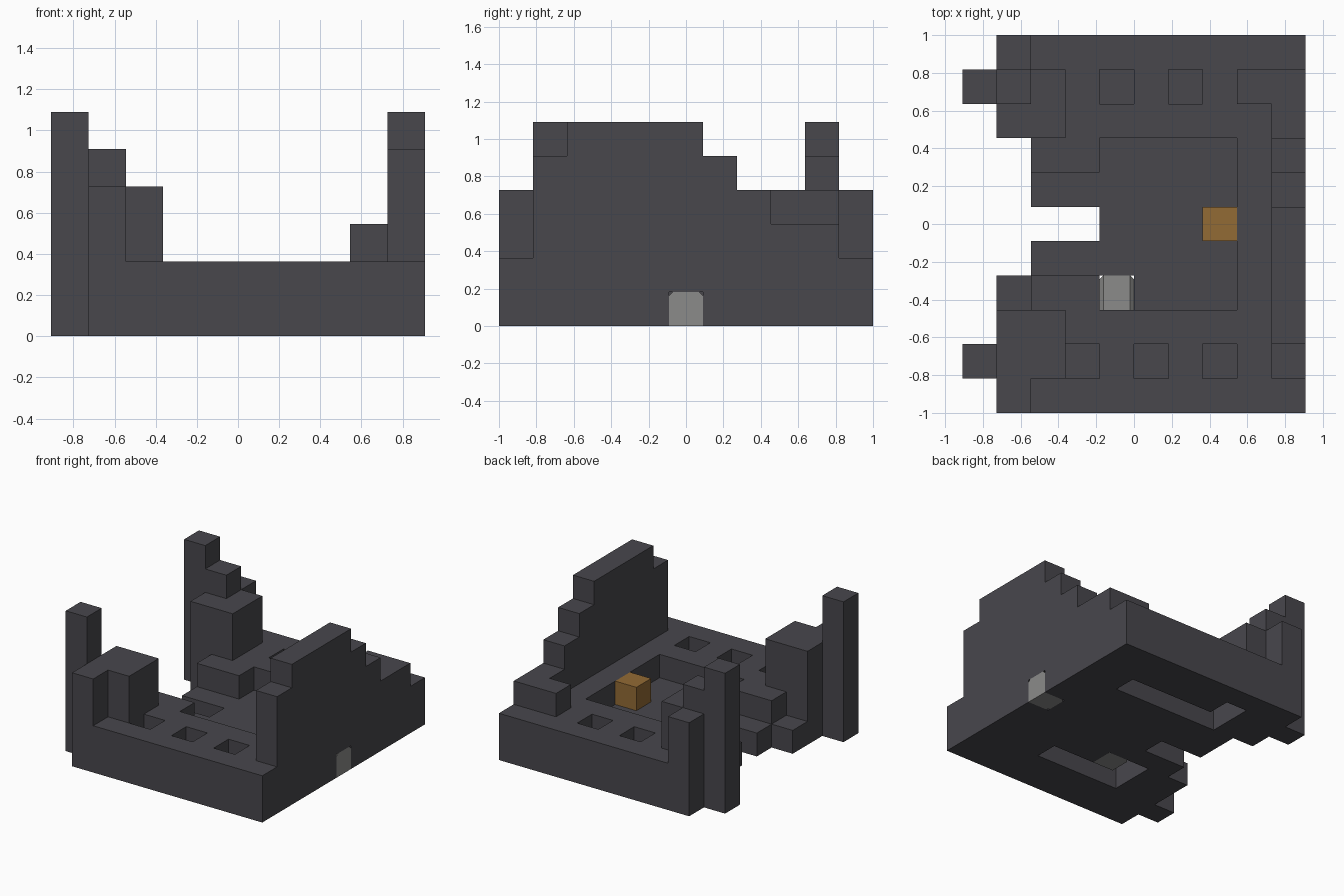
import bpy, bmesh
from mathutils import Vector

if "Cube" in bpy.data.objects:
    bpy.data.objects.remove(bpy.data.objects["Cube"], do_unlink=True)

U = 2 / 11                                # edge of one block
ORIGIN = Vector((-5 * U, -5.5 * U, 0))    # corner of the block grid


def material(name, rgb):
    m = bpy.data.materials.new(name)
    m.use_nodes = True
    m.diffuse_color = (*rgb, 1)
    m.node_tree.nodes["Principled BSDF"].inputs["Base Color"].default_value = (*rgb, 1)
    return m


DARK = material("dark stone", (0.065, 0.063, 0.073))
GREY = material("light grey stone", (0.26, 0.26, 0.255))
ORANGE = material("orange wood", (0.29, 0.145, 0.035))


def block(x0, x1, y0, y1, z0, z1):
    """Set of grid cells filled by a box; the upper limits are excluded."""
    return {(x, y, z) for x in range(x0, x1) for y in range(y0, y1) for z in range(z0, z1)}


def finish(bm, name, mat):
    mesh = bpy.data.meshes.new(name)
    bm.to_mesh(mesh)
    bm.free()
    mesh.materials.append(mat)
    obj = bpy.data.objects.new(name, mesh)
    bpy.context.collection.objects.link(obj)
    return obj


def build(name, cells, mat, solid):
    """Skin a set of cells, leaving out faces buried against solid cells."""
    bm = bmesh.new()
    for cell in cells:
        for axis in range(3):
            for sign in (-1, 1):
                n = Vector((0, 0, 0))
                n[axis] = sign
                if tuple(int(c + d) for c, d in zip(cell, n)) in solid:
                    continue
                a, b = Vector((0, 0, 0)), Vector((0, 0, 0))
                a[(axis + 1) % 3] = b[(axis + 2) % 3] = 0.5
                mid = Vector(cell) + Vector((0.5, 0.5, 0.5)) + n * 0.5
                ring = [mid - a - b, mid + a - b, mid + a + b, mid - a + b]
                bm.faces.new([bm.verts.new(ORIGIN + p * U) for p in ring[::sign]])
    bmesh.ops.remove_doubles(bm, verts=bm.verts, dist=0.001)
    bmesh.ops.dissolve_limit(bm, angle_limit=0.01, verts=bm.verts, edges=bm.edges)
    return finish(bm, name, mat)


# Foundation slab with its broken entrance side
foundation = block(1, 10, 0, 11, 0, 2)
foundation -= block(4, 8, 3, 8, 1, 2)       # sunken court
foundation -= block(1, 4, 5, 6, 0, 2)       # entrance gap
foundation -= block(1, 2, 4, 8, 0, 2)       # recessed entrance side
foundation -= block(1, 2, 3, 4, 1, 2)       # low ledges
foundation -= block(2, 4, 4, 5, 1, 2) | block(2, 4, 6, 7, 1, 2)
for x in (3, 5, 7):                         # pits along the front
    foundation -= {(x, 1, 1)}
for x in (4, 6):                            # pits along the back
    foundation -= {(x, 9, 1)}
foundation -= block(3, 8, 8, 9, 0, 1) | {(3, 9, 0)}   # hollows underneath
foundation -= block(3, 7, 2, 3, 0, 1) | {(3, 3, 0)}

# Stepped ruin wall along the left edge
wall = set()
for y, top in zip(range(1, 10), (5, 6, 6, 6, 6, 5, 4, 3, 3)):
    wall |= block(9, 10, y, y + 1, 2, top)
wall |= {(8, 9, 2)}

# Corner towers and their outer posts
parts = {
    "foundation": foundation,
    "stepped_wall": wall,
    "front_tower": block(1, 3, 1, 3, 2, 4) | block(1, 2, 0, 1, 2, 4),
    "back_tower": block(1, 3, 8, 10, 2, 4) | block(1, 2, 10, 11, 2, 4) | {(1, 9, 4)},
    "front_post": block(0, 1, 1, 2, 0, 6),
    "back_post": block(0, 1, 9, 10, 0, 6),
}

# Cells taken by the coloured blocks
stones = {"wall_stone": ((9, 5, 0), Vector((1, 0, 0))),
          "court_stone": ((4, 3, 0), Vector((0, -1, 0)))}
for cell, _ in stones.values():
    foundation.discard(cell)
crate = {(7, 5, 1)}

solid = set().union(crate, *parts.values())
for name, cells in parts.items():
    build(name, cells, DARK, solid)
build("orange_crate", crate, ORANGE, set())

# Light stones with cut back corners and cut upper sides
for name, (cell, facing) in stones.items():
    bm = bmesh.new()
    bmesh.ops.create_cube(bm, size=U)
    side = facing.cross(Vector((0, 0, 1)))
    cut = []
    for e in bm.edges:
        mid = (e.verts[0].co + e.verts[1].co) / U
        if abs(mid.dot(side)) > 0.5 and (mid.dot(facing) < -0.5 or mid.z > 0.5):
            cut.append(e)
    # only edges running upright at the back or front to back on top
    cut = [e for e in cut if abs((e.verts[0].co - e.verts[1].co).dot(side)) < 0.01]
    bmesh.ops.bevel(bm, geom=cut, offset=0.02, segments=1, affect='EDGES')
    centre = ORIGIN + (Vector(cell) + Vector((0.5, 0.5, 0.5))) * U
    bmesh.ops.translate(bm, verts=bm.verts, vec=centre)
    finish(bm, name, GREY)
